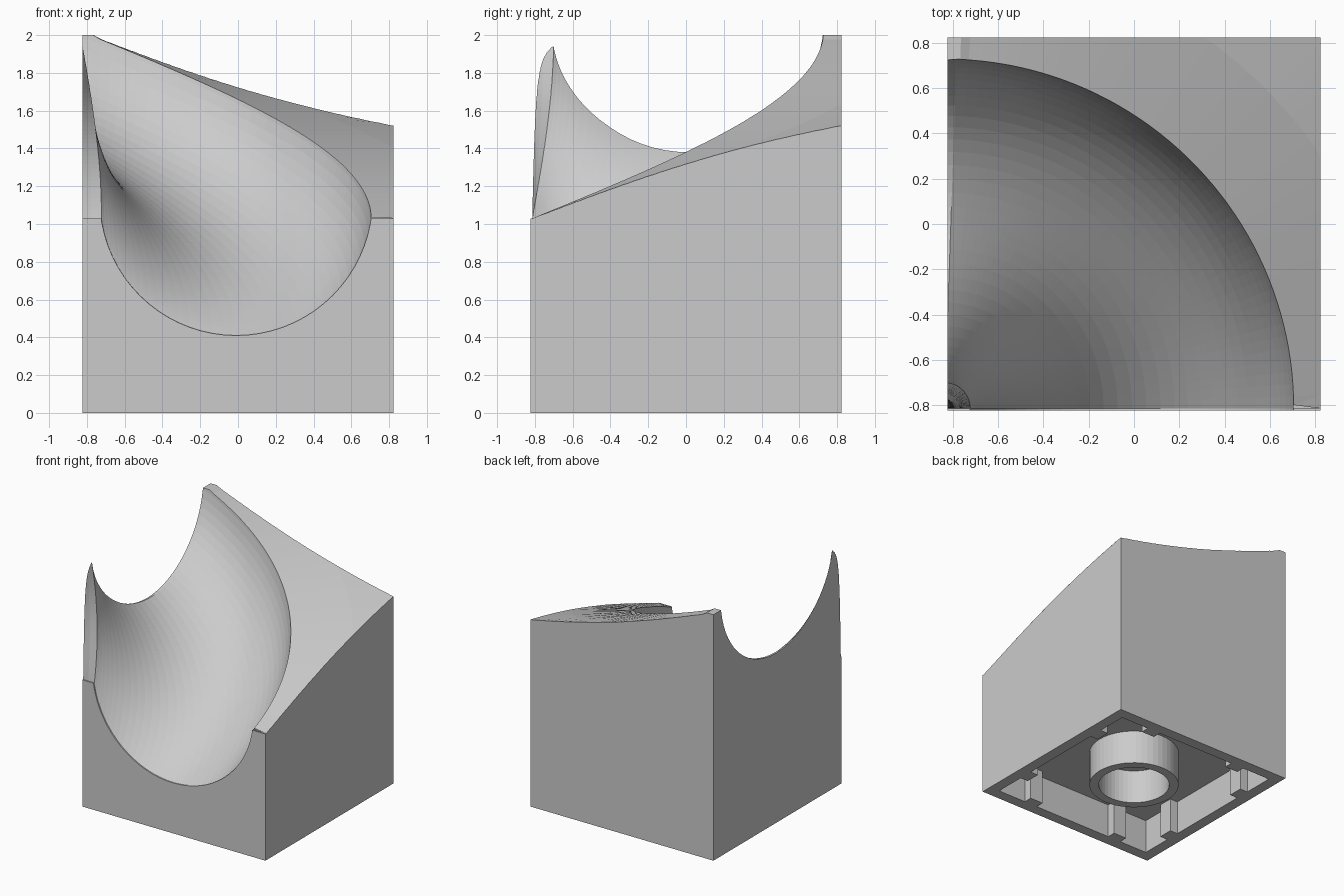
import bpy, bmesh, math

if "Cube" in bpy.data.objects:
    bpy.data.objects.remove(bpy.data.objects["Cube"])

HALF = 0.823                 # half width of the block
AX, AY = -0.837, -0.814      # axis of the quarter turn, just off the corner
R_PATH, R_TUBE = 0.828, 0.722
Z_LOW, Z_HIGH = 1.03, 2.0
WALL, DEPTH = 0.09, 0.28

grey = bpy.data.materials.new("light grey plastic")
grey.diffuse_color = (0.6, 0.6, 0.6, 1)
grey.use_nodes = True
grey.node_tree.nodes["Principled BSDF"].inputs["Base Color"].default_value = grey.diffuse_color


def make(name, bm):
    bmesh.ops.recalc_face_normals(bm, faces=bm.faces)
    me = bpy.data.meshes.new(name)
    bm.to_mesh(me)
    bm.free()
    me.materials.append(grey)
    ob = bpy.data.objects.new(name, me)
    bpy.context.collection.objects.link(ob)
    return ob


def box(name, x0, x1, y0, y1, z0, z1):
    bm = bmesh.new()
    bmesh.ops.create_cube(bm, size=1)
    for v in bm.verts:
        v.co = ((x0 + x1) / 2 + v.co.x * (x1 - x0),
                (y0 + y1) / 2 + v.co.y * (y1 - y0),
                (z0 + z1) / 2 + v.co.z * (z1 - z0))
    return make(name, bm)


def rise(deg):
    return (Z_HIGH - Z_LOW) * min(max(deg / 88, 0), 1)


def sweep(name, angles, section):
    """Sweep a closed (radius, z) section round the turn axis, climbing with the angle."""
    bm = bmesh.new()
    rings = []
    for a in angles:
        t = math.radians(a)
        rings.append([bm.verts.new((AX + r * math.cos(t), AY + r * math.sin(t), z))
                      for r, z in section(rise(a))])
    n = len(rings[0])
    for p, q in zip(rings, rings[1:]):
        for i in range(n):
            j = (i + 1) % n
            bm.faces.new((p[i], p[j], q[j], q[i]))
    bm.faces.new(rings[0])
    bm.faces.new(rings[-1][::-1])
    return make(name, bm)


def cut(target, cutter):
    cutter.hide_render = True
    m = target.modifiers.new("cut", 'BOOLEAN')
    m.operation, m.solver, m.object = 'DIFFERENCE', 'EXACT', cutter
    bpy.context.view_layer.objects.active = target
    bpy.ops.object.modifier_apply(modifier=m.name)
    bpy.data.objects.remove(cutter)


# Main block
block = box("track_block", -HALF, HALF, -HALF, HALF, 0, Z_HIGH)

# Spiral ramp that shapes the top
RADII = (0.002, 0.06, 0.15, 0.5, 1.0, 1.5, 2.0, 2.8)
cut(block, sweep("ramp_cutter", [-60, -30] + [i * 2 for i in range(45)] + [100],
                 lambda h: [(r, Z_LOW + h + (0.01 if h > 0.969 else 0)) for r in RADII]
                 + [(RADII[-1], 3.5), (RADII[0], 3.5)]))

# Round climbing groove
SEG = 72
cut(block, sweep("groove_cutter", [-25, -12] + [i * 2 for i in range(45)] + [100],
                 lambda h: [(R_PATH + R_TUBE * math.cos(2 * math.pi * i / SEG),
                             0.41 + R_TUBE + h + R_TUBE * math.sin(2 * math.pi * i / SEG))
                            for i in range(SEG)]))

# Hollow underside
c = HALF - WALL
cut(block, box("cavity_cutter", -c, c, -c, c, -0.2, DEPTH))

# Grip ribs inside each wall
RIB_W, RIB_D = 0.06, 0.07
for s in (-1, 1):
    for p in (-0.417, 0.417):
        a, b = sorted((s * c, s * (c - RIB_D)))
        box("grip_rib", a, b, p - RIB_W, p + RIB_W, 0, DEPTH)
        box("grip_rib", p - RIB_W, p + RIB_W, a, b, 0, DEPTH)

# Central tube under the block
bm = bmesh.new()
N = 48
loops = [[bm.verts.new((r * math.cos(2 * math.pi * i / N), r * math.sin(2 * math.pi * i / N), z))
          for i in range(N)]
         for r, z in ((0.342, 0), (0.342, DEPTH), (0.27, DEPTH), (0.27, 0))]
for k in range(4):
    p, q = loops[k], loops[(k + 1) % 4]
    for i in range(N):
        j = (i + 1) % N
        bm.faces.new((p[i], p[j], q[j], q[i]))
make("centre_tube", bm)
